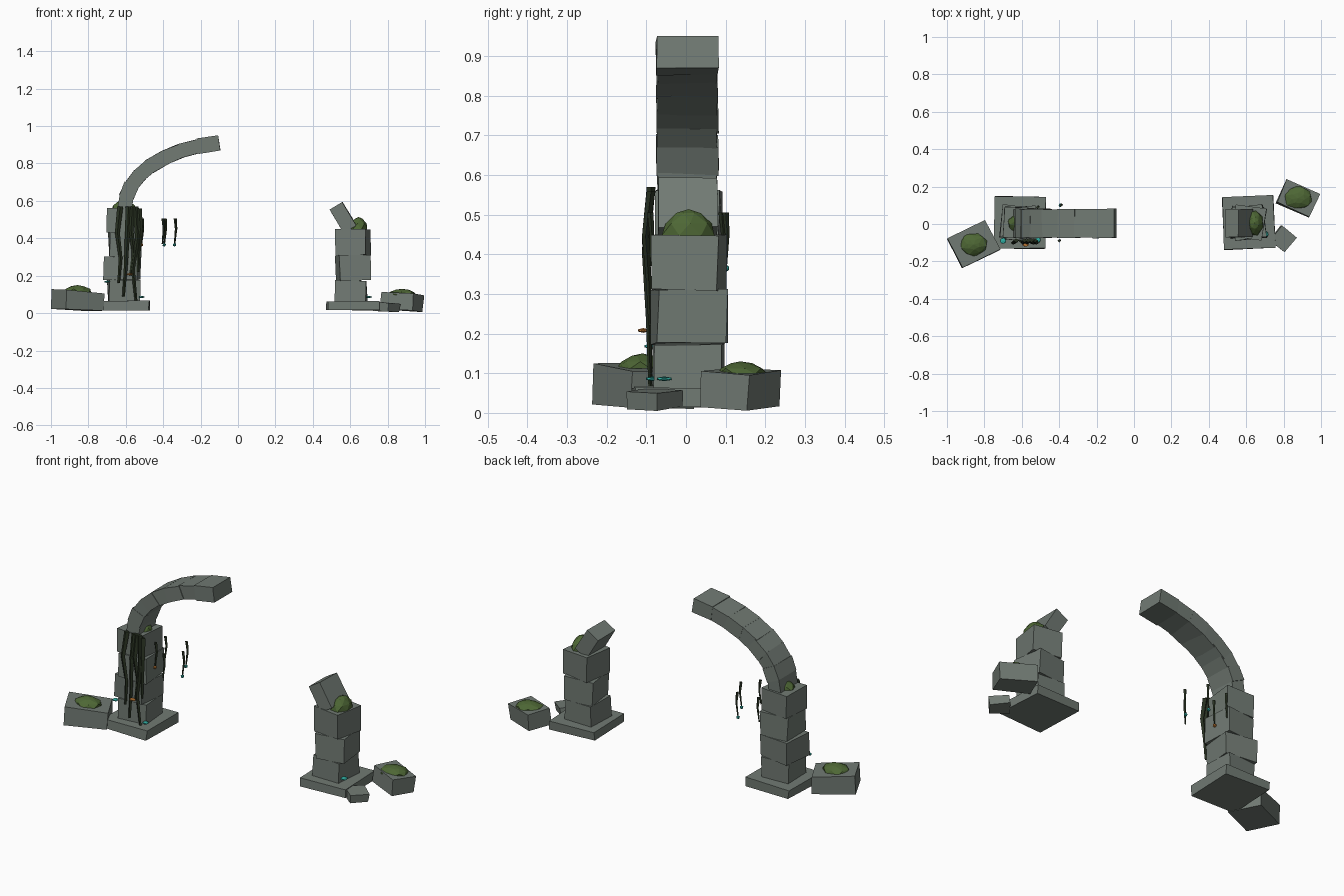
import bpy, bmesh, math, random
from mathutils import Matrix, Vector, Euler

if "Cube" in bpy.data.objects:
    bpy.data.objects.remove(bpy.data.objects["Cube"])

random.seed(4)


def material(name, rgb):
    m = bpy.data.materials.new(name)
    m.diffuse_color = (*rgb, 1)
    m.use_nodes = True
    m.node_tree.nodes["Principled BSDF"].inputs["Base Color"].default_value = m.diffuse_color
    return m


STONE = material("grey stone", (0.165, 0.195, 0.172))
MOSS = material("green moss", (0.075, 0.135, 0.035))
VINE = material("dark vine", (0.022, 0.032, 0.016))
TEAL = material("teal glow", (0.03, 0.42, 0.36))
ORANGE = material("orange bloom", (0.60, 0.22, 0.04))


def finish(bm, name, mat):
    bmesh.ops.recalc_face_normals(bm, faces=bm.faces)
    me = bpy.data.meshes.new(name)
    bm.to_mesh(me)
    bm.free()
    me.materials.append(mat)
    ob = bpy.data.objects.new(name, me)
    bpy.context.collection.objects.link(ob)
    return ob


def block(name, centre, size, rot=(0, 0, 0), jitter=0.004):
    """Slightly irregular stone block; rotation in degrees."""
    bm = bmesh.new()
    bmesh.ops.create_cube(bm, size=1)
    e = Euler([math.radians(a) for a in rot]).to_matrix()
    for v in bm.verts:
        p = Vector([v.co[i] * size[i] + random.uniform(-jitter, jitter) for i in range(3)])
        v.co = e @ p + Vector(centre)
    return finish(bm, name, STONE)


def moss(name, centre, radii, turn=0):
    """Faceted flattened dome."""
    bm = bmesh.new()
    rings = [(1.0, 0.0), (0.85, 0.45), (0.45, 0.85)]
    loops = []
    for k, (r, h) in enumerate(rings):
        loop = []
        for i in range(7):
            a = math.tau * (i + 0.5 * k) / 7 + math.radians(turn)
            q = r * random.uniform(0.92, 1.08)
            loop.append(bm.verts.new((centre[0] + radii[0] * q * math.cos(a),
                                      centre[1] + radii[1] * q * math.sin(a),
                                      centre[2] + radii[2] * h)))
        loops.append(loop)
    for lo, hi in zip(loops, loops[1:]):
        for i in range(7):
            j = (i + 1) % 7
            bm.faces.new((lo[i], lo[j], hi[i]))
            bm.faces.new((lo[j], hi[j], hi[i]))
    tip = bm.verts.new((centre[0], centre[1], centre[2] + radii[2]))
    for i in range(7):
        bm.faces.new((loops[-1][i], loops[-1][(i + 1) % 7], tip))
    bm.faces.new(loops[0][::-1])
    return finish(bm, name, MOSS)


def vine(name, pts, w, d):
    """Tapered four-sided strand through the points."""
    bm = bmesh.new()
    rings = []
    for k, p in enumerate(pts):
        s = 1 - 0.55 * k / (len(pts) - 1)
        rings.append([bm.verts.new((p[0] + x * w * s / 2, p[1] + y * d * s / 2, p[2]))
                      for x, y in ((-1, 0), (0, -1), (1, 0), (0, 1))])
    for a, b in zip(rings, rings[1:]):
        for i in range(4):
            bm.faces.new((a[i], a[(i + 1) % 4], b[(i + 1) % 4], b[i]))
    bm.faces.new(rings[0])
    bm.faces.new(rings[-1])
    return finish(bm, name, VINE)


def bud(name, centre, radii, mat):
    bm = bmesh.new()
    bmesh.ops.create_icosphere(bm, subdivisions=1, radius=1,
                               matrix=Matrix.Translation(centre) @ Matrix.Diagonal((*radii, 1)))
    return finish(bm, name, mat)


# Plinths
block("left_plinth", (-0.61, 0.008, 0.04), (0.27, 0.275, 0.05), (0, 0, -1))
block("right_plinth", (0.612, 0.008, 0.04), (0.275, 0.28, 0.05), (0, 0, 2))

# Pillar courses: x, z bottom, z top, width, depth, turn
left = [(-0.61, 0.06, 0.18, 0.165, 0.17, 4), (-0.62, 0.18, 0.30, 0.18, 0.175, -6),
        (-0.605, 0.30, 0.435, 0.165, 0.17, 3), (-0.615, 0.435, 0.56, 0.16, 0.165, -4)]
right = [(0.603, 0.06, 0.175, 0.165, 0.17, -3), (0.615, 0.175, 0.31, 0.165, 0.175, 7),
         (0.615, 0.31, 0.45, 0.165, 0.17, -8)]
for side, courses in (("left", left), ("right", right)):
    for i, (x, z0, z1, w, d, turn) in enumerate(courses):
        block(f"{side}_pillar_block_{i + 1}", (x, 0.006, (z0 + z1) / 2),
              (w, d, z1 - z0), (0, 0, turn))

# Broken arch: voussoirs along a quarter ellipse
A, B, Z0, N = 0.605, 0.35, 0.565, 8


def on_arch(deg):
    t = math.radians(deg)
    return Vector((A * math.cos(t), 0.003, Z0 + B * math.sin(t)))


for i in range(N):
    p, q = on_arch(181 - i * 10.1), on_arch(181 - (i + 1) * 10.1)
    run = q - p
    tilt = -math.degrees(math.atan2(run.z, run.x))
    block(f"arch_stone_{i + 1}", (p + q) / 2,
          (run.length + 0.012, 0.15 + 0.006 * (i % 2), 0.076 + 0.004 * (i % 3 == 1)),
          (0, tilt, 0), 0.002)

# Stump of the arch on the right pillar
block("right_arch_stump", (0.563, 0.003, 0.51), (0.078, 0.15, 0.145), (0, -31, 0), 0.003)

# Fallen stones
block("left_fallen_stone", (-0.858, -0.108, 0.067), (0.225, 0.175, 0.10), (0, 4, 26))
block("right_fallen_stone", (0.875, 0.136, 0.060), (0.19, 0.135, 0.088), (-3, 2, -25))
block("small_fallen_stone", (0.795, -0.08, 0.034), (0.10, 0.10, 0.045), (4, 0, 50))

# Moss cushions
moss("left_stone_moss", (-0.858, -0.11, 0.112), (0.078, 0.062, 0.038), 20)
moss("right_stone_moss", (0.877, 0.138, 0.098), (0.080, 0.064, 0.032), -15)
moss("left_pillar_moss", (-0.608, 0.005, 0.555), (0.068, 0.055, 0.05), 10)
moss("right_pillar_moss", (0.645, 0.006, 0.448), (0.052, 0.07, 0.066), 30)

# Vines down the front of the left pillar: x positions at even heights
front_vines = [((-0.63, -0.645, -0.628, -0.638), 0.57, 0.16),
               ((-0.585, -0.592, -0.60, -0.612), 0.57, 0.09),
               ((-0.548, -0.537, -0.562, -0.545), 0.57, 0.065),
               ((-0.565, -0.572, -0.558, -0.575), 0.57, 0.20),
               ((-0.53, -0.522, -0.53, -0.535), 0.56, 0.22)]
for i, (xs, top, low) in enumerate(front_vines):
    ys = (-0.088, -0.102, -0.094, -0.09)
    vine(f"front_vine_{i + 1}",
         [(x, y, top + (low - top) * k / 3) for k, (x, y) in enumerate(zip(xs, ys))],
         0.032, 0.022)

# Short hanging strands with buds at their tips
strands = [(-0.39, 0.10, TEAL), (-0.40, -0.09, None), (-0.335, -0.01, TEAL),
           (-0.515, 0.09, None), (-0.512, 0.0, ORANGE)]
for i, (x, y, tip) in enumerate(strands):
    vine(f"hanging_vine_{i + 1}",
         [(x, y, 0.505), (x + 0.004, y + 0.004, 0.45), (x - 0.004, y, 0.37)], 0.018, 0.016)
    if tip:
        bud(f"hanging_bud_{i + 1}", (x - 0.004, y, 0.365), (0.01, 0.01, 0.01), tip)

# Small flat fungi and blooms
bud("left_fungus", (-0.70, -0.09, 0.168), (0.018, 0.018, 0.006), TEAL)
bud("inner_fungus", (-0.515, -0.085, 0.086), (0.018, 0.018, 0.006), TEAL)
bud("right_fungus", (0.70, -0.055, 0.086), (0.02, 0.022, 0.006), TEAL)
bud("orange_bloom", (-0.58, -0.108, 0.208), (0.02, 0.015, 0.006), ORANGE)
